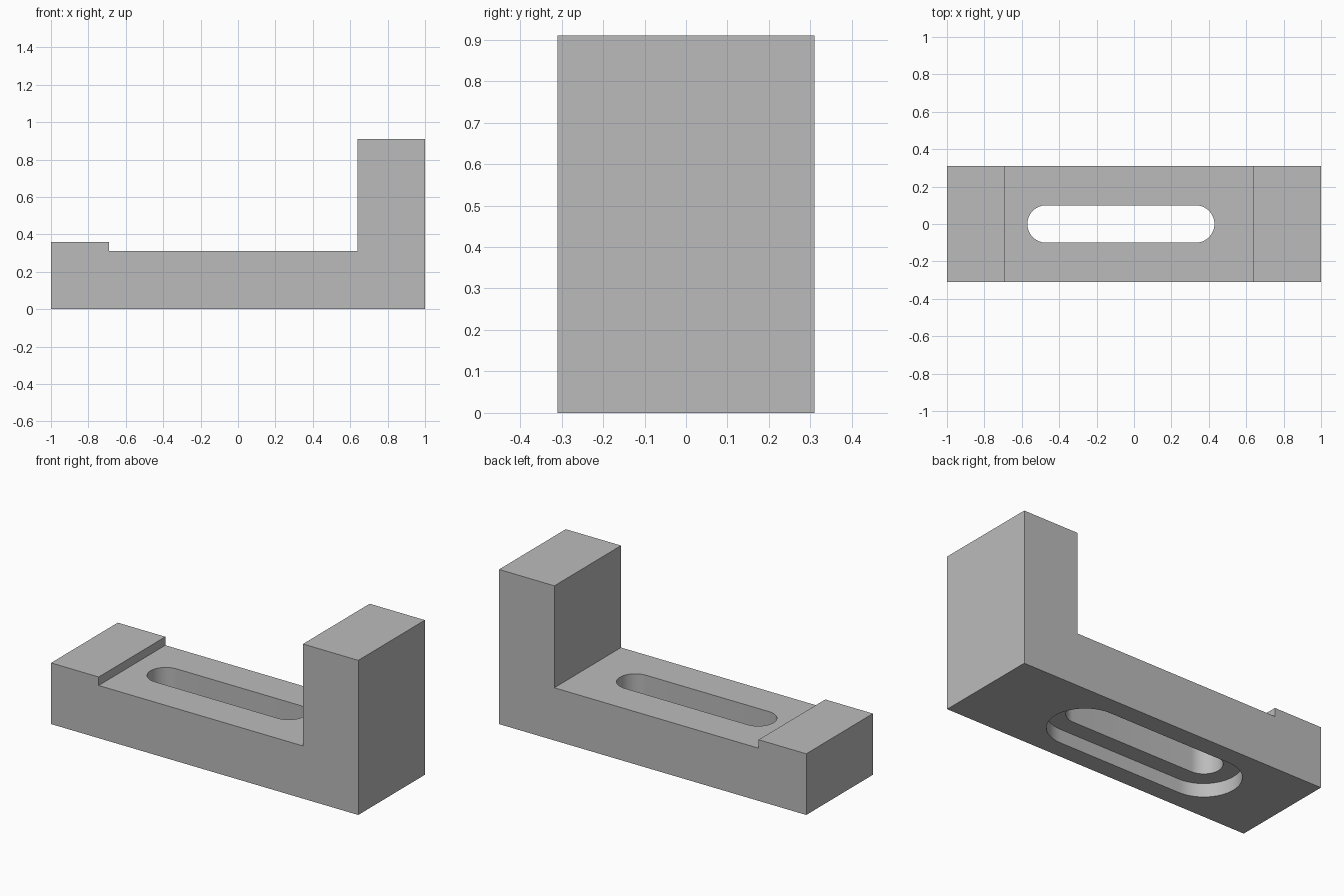
import bpy
import bmesh
import math

cube = bpy.data.objects.get("Cube")
if cube:
    bpy.data.objects.remove(cube, do_unlink=True)

HALF_WIDTH = 0.31
SLOT_X = -0.07        # slot centre
SLOT_HALF = 0.40      # half distance between the slot's arc centres

grey = bpy.data.materials.new("plain grey")
grey.use_nodes = True
colour = (0.5, 0.5, 0.5, 1)
grey.diffuse_color = colour
grey.node_tree.nodes["Principled BSDF"].inputs["Base Color"].default_value = colour


def prism(name, outline, offset):
    """Extrude a closed outline of 3D points along an offset."""
    bm = bmesh.new()
    face = bm.faces.new([bm.verts.new(p) for p in outline])
    result = bmesh.ops.extrude_face_region(bm, geom=[face])
    moved = [v for v in result["geom"] if isinstance(v, bmesh.types.BMVert)]
    bmesh.ops.translate(bm, verts=moved, vec=offset)
    bmesh.ops.recalc_face_normals(bm, faces=bm.faces)
    mesh = bpy.data.meshes.new(name)
    bm.to_mesh(mesh)
    bm.free()
    mesh.materials.append(grey)
    obj = bpy.data.objects.new(name, mesh)
    bpy.context.collection.objects.link(obj)
    return obj


def cut_slot(body, name, radius, bottom, top, steps=24):
    """Cut a round-ended slot through the body between two heights."""
    outline = []
    for side, start in ((1, -math.pi / 2), (-1, math.pi / 2)):
        for i in range(steps + 1):
            a = start + math.pi * i / steps
            outline.append((SLOT_X + side * SLOT_HALF + radius * math.cos(a),
                            radius * math.sin(a), bottom))
    cutter = prism(name, outline, (0, 0, top - bottom))
    cutter.hide_render = True
    mod = body.modifiers.new(name, "BOOLEAN")
    mod.operation = "DIFFERENCE"
    mod.solver = "EXACT"
    mod.object = cutter
    bpy.ops.object.select_all(action="DESELECT")
    bpy.context.view_layer.objects.active = body
    body.select_set(True)
    bpy.ops.object.modifier_apply(modifier=name)
    bpy.data.objects.remove(cutter, do_unlink=True)


# Stepped body: raised pad, flat bed and tall end block
profile = [(-1, 0), (1, 0), (1, 0.91), (0.64, 0.91),
           (0.64, 0.31), (-0.69, 0.31), (-0.69, 0.36), (-1, 0.36)]
body = prism("clamp_body", [(x, -HALF_WIDTH, z) for x, z in profile],
             (0, 2 * HALF_WIDTH, 0))

# Through slot, with a wider shallow recess underneath
cut_slot(body, "through_slot", 0.10, -0.1, 0.5)
cut_slot(body, "underside_recess", 0.20, -0.1, 0.08)

bpy.ops.object.shade_smooth_by_angle(angle=math.radians(30))
